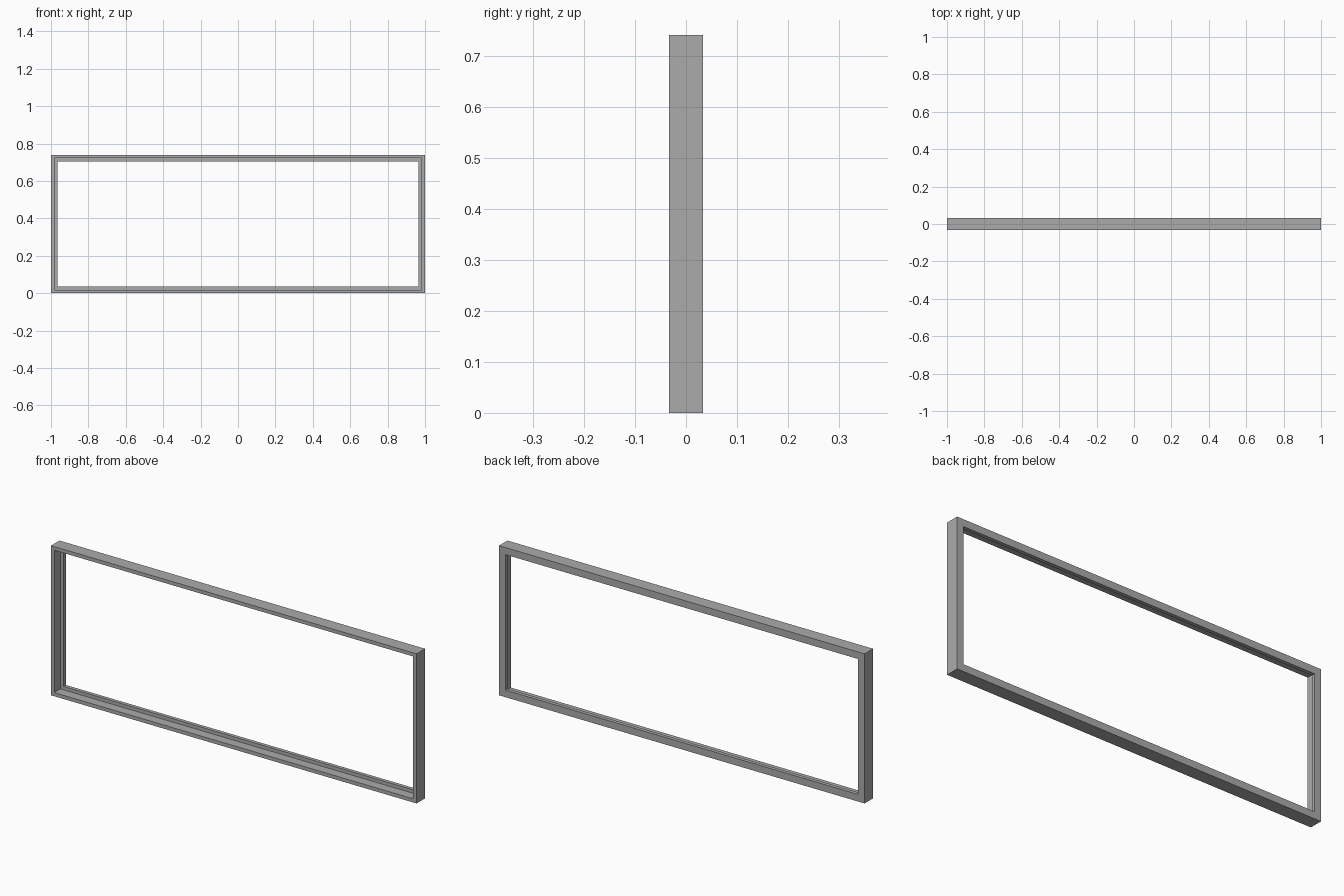
import bpy
import bmesh

# Remove the default cube
cube = bpy.data.objects.get("Cube")
if cube:
    bpy.data.objects.remove(cube, do_unlink=True)

WIDTH, HEIGHT, DEPTH = 2.0, 0.74, 0.066
LIP_FRONT, LIP_BACK = 0.018, 0.035   # face widths of the front rim and rear stop
STEP_Y = 0.015                       # where the rebate meets the rear stop

# Flat grey paint
grey = bpy.data.materials.new("frame_grey")
grey.use_nodes = True
colour = (0.41, 0.41, 0.41, 1.0)
grey.diffuse_color = colour
grey.node_tree.nodes["Principled BSDF"].inputs["Base Color"].default_value = colour

# Rebated section: (inset from the outer edge, depth)
half = DEPTH / 2
section = [(0, -half), (LIP_FRONT, -half), (LIP_FRONT, STEP_Y),
           (LIP_BACK, STEP_Y), (LIP_BACK, half), (0, half)]


def ring(bm, inset, y):
    """Rectangle of vertices, inset from the outer edge of the frame."""
    x, low, high = WIDTH / 2 - inset, inset, HEIGHT - inset
    return [bm.verts.new((px, y, pz))
            for px, pz in ((-x, low), (x, low), (x, high), (-x, high))]


# Sweep the section around the rectangle with mitred corners
bm = bmesh.new()
rings = [ring(bm, inset, y) for inset, y in section]
for i, a in enumerate(rings):
    b = rings[(i + 1) % len(rings)]
    for k in range(4):
        n = (k + 1) % 4
        bm.faces.new((a[k], a[n], b[n], b[k]))
bmesh.ops.recalc_face_normals(bm, faces=bm.faces)

mesh = bpy.data.meshes.new("window_frame")
bm.to_mesh(mesh)
bm.free()
mesh.materials.append(grey)
bpy.context.collection.objects.link(bpy.data.objects.new("window_frame", mesh))
